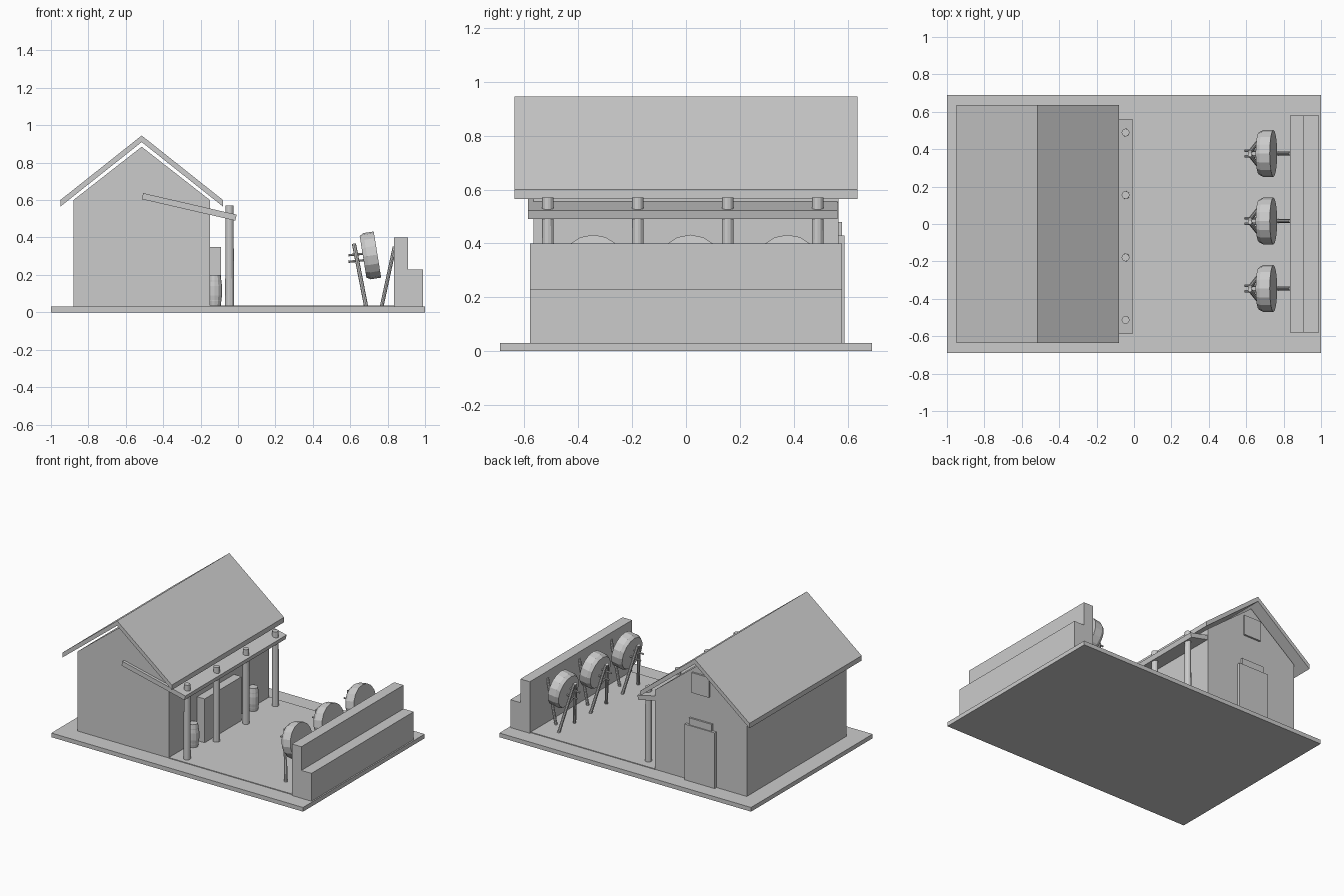
import bpy
import bmesh
from math import cos, sin, tau
from mathutils import Matrix, Vector

if "Cube" in bpy.data.objects:
    bpy.data.objects.remove(bpy.data.objects["Cube"])

GREY = (0.6, 0.6, 0.6, 1)
stone = bpy.data.materials.new("plain grey")
stone.use_nodes = True
stone.diffuse_color = GREY
stone.node_tree.nodes["Principled BSDF"].inputs["Base Color"].default_value = GREY


def finish(name, bm):
    bmesh.ops.recalc_face_normals(bm, faces=bm.faces)
    mesh = bpy.data.meshes.new(name)
    bm.to_mesh(mesh)
    bm.free()
    mesh.materials.append(stone)
    obj = bpy.data.objects.new(name, mesh)
    bpy.context.collection.objects.link(obj)
    return obj


def prism(name, outline, y0, y1):
    """Extrude an x-z outline along y."""
    bm = bmesh.new()
    face = bm.faces.new([bm.verts.new((x, y0, z)) for x, z in outline])
    new = bmesh.ops.extrude_face_region(bm, geom=[face])["geom"]
    verts = [v for v in new if isinstance(v, bmesh.types.BMVert)]
    bmesh.ops.translate(bm, verts=verts, vec=(0, y1 - y0, 0))
    return finish(name, bm)


def box(name, x0, x1, y0, y1, z0, z1):
    return prism(name, [(x0, z0), (x1, z0), (x1, z1), (x0, z1)], y0, y1)


def lathe(name, profile, origin, axis=(0, 0, 1), sides=12):
    """Spin (radius, height) rings about an axis, with flat caps."""
    bm = bmesh.new()
    turn = Vector((0, 0, 1)).rotation_difference(Vector(axis)).to_matrix().to_4x4()
    place = Matrix.Translation(origin) @ turn
    rings = []
    for r, h in profile:
        angles = [tau * i / sides for i in range(sides)]
        rings.append([bm.verts.new(place @ Vector((r * cos(a), r * sin(a), h))) for a in angles])
    for low, high in zip(rings, rings[1:]):
        for i in range(sides):
            j = (i + 1) % sides
            bm.faces.new((low[i], low[j], high[j], high[i]))
    bm.faces.new(rings[0])
    bm.faces.new(rings[-1])
    return finish(name, bm)


def rod(name, start, end, radius, sides=8):
    direction = Vector(end) - Vector(start)
    return lathe(name, [(radius, 0), (radius, direction.length)], start, direction, sides)


# Ground slab and thin courtyard paving
FLOOR = 0.03
box("ground_slab", -1, 1, -0.69, 0.69, 0, FLOOR)
box("courtyard_paving", -0.15, 0.835, -0.57, 0.57, FLOOR, 0.035)

# House body with gables, and the pitched roof floating just above it
RIDGE = -0.515
prism("house_walls", [(-0.88, FLOOR), (-0.15, FLOOR), (-0.15, 0.6), (RIDGE, 0.885), (-0.88, 0.6)],
      -0.567, 0.567)
prism("house_roof", [(-0.95, 0.565), (RIDGE, 0.91), (-0.08, 0.565),
                     (-0.08, 0.6), (RIDGE, 0.945), (-0.95, 0.6)], -0.637, 0.637)

# Back door, lintel and loft shutter
box("back_door", -0.64, -0.40, 0.56, 0.588, FLOOR, 0.43)
box("back_door_lintel", -0.61, -0.43, 0.56, 0.58, 0.43, 0.48)
box("loft_shutter", -0.587, -0.45, 0.56, 0.58, 0.665, 0.81)

# Courtyard door block and barrels beside it
box("courtyard_door", -0.16, -0.09, -0.25, 0.17, FLOOR, 0.35)
barrel = [(0.031, 0), (0.036, 0.03), (0.036, 0.035), (0.04, 0.06), (0.04, 0.11),
          (0.036, 0.135), (0.036, 0.14), (0.031, 0.17)]
for label, y in (("front", -0.33), ("back", 0.35)):
    lathe(label + "_barrel", barrel, (-0.125, y, FLOOR))

# Sloping porch roof on four posts
prism("porch_roof", [(-0.515, 0.605), (-0.015, 0.49), (-0.007, 0.522), (-0.507, 0.637)],
      -0.587, 0.562)
for i in range(4):
    lathe(f"porch_post_{i + 1}", [(0.024, 0), (0.021, 0.54)], (-0.045, -0.513 + i * 0.334, FLOOR))

# Stepped boundary wall
prism("stepped_wall", [(0.835, FLOOR), (0.99, FLOOR), (0.99, 0.23),
                       (0.91, 0.23), (0.91, 0.4), (0.835, 0.4)], -0.58, 0.58)

# Three tilted round targets on splayed legs, with pegs at the back
disc = [(0.113, -0.042), (0.125, -0.02), (0.125, 0.036)]
for i in range(3):
    y = -0.345 + i * 0.361
    tag = f"target_{i + 1}"
    lathe(tag + "_disc", disc, (0.71, y, 0.303), (0.987, 0, 0.16), 16)
    rod(tag + "_rear_leg", (0.768, y, FLOOR), (0.837, y, 0.35), 0.01)
    for side, s in (("right", -1), ("left", 1)):
        rod(f"{tag}_{side}_leg", (0.685, y + s * 0.09, FLOOR), (0.62, y + s * 0.008, 0.365), 0.011)
    rod(tag + "_upper_peg", (0.59, y - 0.015, 0.305), (0.69, y - 0.015, 0.315), 0.006)
    rod(tag + "_lower_peg", (0.59, y + 0.015, 0.27), (0.69, y + 0.015, 0.28), 0.006)
